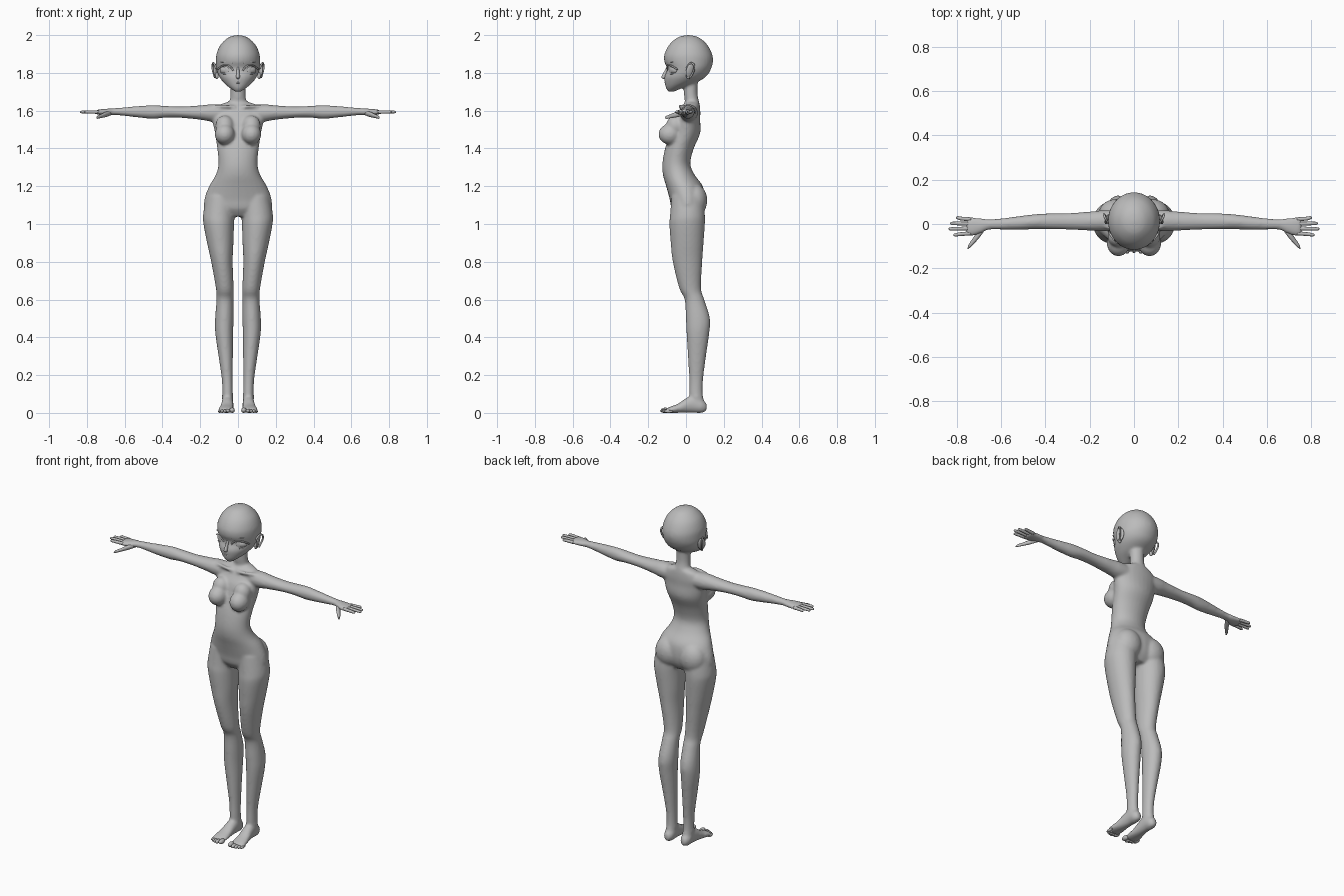
import bpy, bmesh, math
from mathutils import Matrix, Vector, Euler

cube = bpy.data.objects.get("Cube")
if cube:
    bpy.data.objects.remove(cube)

grey = bpy.data.materials.new("plain_grey")
grey.use_nodes = True
grey.diffuse_color = (0.5, 0.5, 0.5, 1)
bsdf = grey.node_tree.nodes["Principled BSDF"]
bsdf.inputs["Base Color"].default_value = (0.5, 0.5, 0.5, 1)
bsdf.inputs["Roughness"].default_value = 0.7


def smooth_rows(rows, steps=4):
    """Catmull-Rom interpolation of the stations."""
    out = []
    for i in range(len(rows) - 1):
        a, b = rows[max(i - 1, 0)], rows[i]
        c, d = rows[i + 1], rows[min(i + 2, len(rows) - 1)]
        for k in range(steps):
            t = k / steps
            out.append([0.5 * (2 * q + (r - p) * t + (2 * p - 5 * q + 4 * r - s) * t * t
                               + (3 * q - p - 3 * r + s) * t ** 3)
                        for p, q, r, s in zip(a, b, c, d)])
    return out + [list(rows[-1])]


def loft(bm, axis, rows, side=1, n=28):
    """Elliptic rings along an axis; row = (position, centre u, v, radius u, v)."""
    rings = []
    for t, cu, cv, ru, rv in smooth_rows(rows):
        ring = []
        for k in range(n):
            a = 2 * math.pi * k / n
            u = cu + max(ru, 0.002) * math.cos(a)
            v = cv + max(rv, 0.002) * math.sin(a)
            p = {"x": (t, u, v), "y": (u, t, v), "z": (u, v, t)}[axis]
            ring.append(bm.verts.new((p[0] * side, p[1], p[2])))
        rings.append(ring)
    for r0, r1 in zip(rings, rings[1:]):
        for k in range(n):
            bm.faces.new((r0[k], r0[(k + 1) % n], r1[(k + 1) % n], r1[k]))
    bm.faces.new(rings[0])
    bm.faces.new(rings[-1])


def ball(bm, centre, radii, side=1, rot=(0, 0, 0), seg=24):
    c = Vector((centre[0] * side, centre[1], centre[2]))
    e = Euler((rot[0], rot[1] * side, rot[2] * side))
    m = Matrix.Translation(c) @ e.to_matrix().to_4x4() @ Matrix.Diagonal((*radii, 1))
    bmesh.ops.create_uvsphere(bm, u_segments=seg, v_segments=seg // 2, radius=1, matrix=m)


def finish(bm, name):
    bmesh.ops.recalc_face_normals(bm, faces=bm.faces[:])
    me = bpy.data.meshes.new(name)
    bm.to_mesh(me)
    bm.free()
    me.materials.append(grey)
    for p in me.polygons:
        p.use_smooth = True
    ob = bpy.data.objects.new(name, me)
    bpy.context.collection.objects.link(ob)
    return ob


def tube(name, pts, radius):
    cu = bpy.data.curves.new(name, "CURVE")
    cu.dimensions = "3D"
    cu.bevel_depth = radius
    cu.bevel_resolution = 2
    cu.use_fill_caps = True
    sp = cu.splines.new("NURBS")
    sp.points.add(len(pts) - 1)
    for p, co in zip(sp.points, pts):
        p.co = (*co, 1)
    sp.use_endpoint_u = True
    sp.order_u = 3
    cu.materials.append(grey)
    bpy.context.collection.objects.link(bpy.data.objects.new(name, cu))


# Body: overlapping volumes fused into one skin
body = bmesh.new()
# torso
loft(body, "z", [(1.65, 0, .035, .04, .032), (1.63, 0, .028, .10, .045),
                 (1.59, 0, .018, .135, .058), (1.55, 0, .005, .136, .07),
                 (1.48, 0, -.005, .122, .08), (1.40, 0, -.035, .110, .076),
                 (1.32, 0, -.051, .103, .074), (1.26, 0, -.038, .118, .084),
                 (1.20, 0, -.008, .153, .097), (1.13, 0, .006, .178, .092),
                 (1.08, 0, .006, .172, .082), (1.04, 0, .008, .10, .055)])
# neck
loft(body, "z", [(1.60, 0, .035, .06, .04), (1.64, 0, .033, .046, .038),
                 (1.69, 0, .025, .040, .036), (1.78, 0, .025, .042, .038)])
# head
loft(body, "z", [(2.0, 0, .012, .01, .01), (1.988, 0, .012, .050, .056),
                 (1.95, 0, .012, .092, .100), (1.90, 0, .012, .114, .126),
                 (1.86, 0, .014, .117, .129), (1.82, 0, .016, .114, .116),
                 (1.78, 0, -.004, .100, .110), (1.745, 0, -.032, .073, .080),
                 (1.72, 0, -.062, .044, .044), (1.70, 0, -.080, .014, .016)], n=36)
for s in (1, -1):
    # chest and hip fullness
    ball(body, (.070, -.085, 1.475), (.053, .061, .055), s)
    ball(body, (.070, -.055, 1.52), (.050, .050, .055), s)
    ball(body, (.080, .045, 1.125), (.080, .068, .088), s)
    # collarbone
    loft(body, "x", [(.012, -.025, 1.617, .008, .009), (.06, -.03, 1.624, .009, .009),
                     (.13, -.01, 1.622, .01, .01)], s, 12)
    # leg
    loft(body, "z", [(1.15, .088, .008, .080, .085), (1.05, .101, .008, .084, .092),
                     (1.0, .102, .006, .081, .094), (.90, .094, .006, .070, .087),
                     (.80, .085, .008, .057, .078), (.66, .070, .022, .047, .058),
                     (.60, .069, .045, .045, .052), (.50, .072, .063, .049, .064),
                     (.42, .073, .063, .047, .060), (.30, .065, .058, .038, .048),
                     (.18, .057, .054, .029, .037), (.10, .055, .053, .028, .036),
                     (.04, .055, .060, .030, .040)], s)
    # foot
    loft(body, "y", [(.110, .055, .030, .014, .018), (.085, .055, .036, .029, .036),
                     (.04, .055, .047, .031, .047), (0, .057, .039, .033, .039),
                     (-.04, .060, .025, .038, .025), (-.08, .063, .017, .043, .017),
                     (-.105, .063, .012, .038, .011)], s)
    ball(body, (.055, .055, .085), (.033, .020, .016), s)
    # arm, wrist and palm
    loft(body, "x", [(.07, .018, 1.585, .045, .045), (.14, .015, 1.588, .047, .046),
                     (.20, .013, 1.590, .043, .038), (.30, .012, 1.592, .037, .030),
                     (.38, .012, 1.594, .036, .031), (.45, .010, 1.593, .034, .036),
                     (.53, .004, 1.594, .030, .030), (.60, .000, 1.595, .025, .023),
                     (.655, -.002, 1.595, .024, .018), (.69, -.008, 1.593, .034, .018),
                     (.73, -.012, 1.592, .043, .015), (.757, -.012, 1.592, .040, .010)], s)
skin = finish(body, "body")
remesh = skin.modifiers.new("fuse", "REMESH")
remesh.mode = "VOXEL"
remesh.voxel_size = 0.0075
remesh.use_smooth_shade = True
soften = skin.modifiers.new("soften", "SMOOTH")
soften.factor = 0.5
soften.iterations = 7

for s, label in ((1, "left"), (-1, "right")):
    # fingers and thumb
    hand = bmesh.new()
    for y, end, spread in ((.021, .803, .007), (.001, .829, .002),
                           (-.020, .836, -.002), (-.042, .815, -.007)):
        loft(hand, "x", [(.735, y, 1.592, .009, .009), (.78, y + spread * .5, 1.593, .0085, .0085),
                         (end - .008, y + spread, 1.593, .007, .007),
                         (end, y + spread, 1.592, .002, .002)], s, 12)
    loft(hand, "x", [(.672, -.015, 1.588, .012, .012), (.700, -.046, 1.580, .019, .014),
                     (.726, -.078, 1.571, .015, .010), (.744, -.100, 1.565, .010, .008),
                     (.750, -.109, 1.562, .003, .003)], s, 12)
    finish(hand, label + "_fingers")
    # toes
    toes = bmesh.new()
    for x, y, r in ((.031, -.110, .014), (.053, -.113, .011), (.069, -.108, .0095),
                    (.084, -.101, .009), (.097, -.092, .008)):
        ball(toes, (x, y, r), (r, .024, r), s, seg=16)
    finish(toes, label + "_toes")
    # ear with a raised rim
    ear = bmesh.new()
    ball(ear, (.119, .022, 1.812), (.009, .024, .038), s, (-.2, .18, .45))
    ball(ear, (.112, .012, 1.785), (.010, .012, .018), s)
    finish(ear, label + "_ear")
    rim = [(.116, .004, 1.825), (.126, .018, 1.855), (.137, .044, 1.848),
           (.134, .044, 1.81), (.122, .022, 1.775)]
    tube(label + "_ear_rim", [(x * s, y, z) for x, y, z in rim], .005)
    # eye, iris plate, lids and brow
    eye = bmesh.new()
    ball(eye, (.064, -.066, 1.815), (.036, .018, .022), s, (0, 0, .5))
    finish(eye, label + "_eye")
    iris = bmesh.new()
    ball(iris, (.061, -.082, 1.815), (.015, .005, .020), s, (0, 0, .45))
    finish(iris, label + "_iris")
    lash = [(.025, -.096, 1.813), (.042, -.102, 1.838), (.070, -.090, 1.842),
            (.094, -.066, 1.832), (.108, -.046, 1.818)]
    tube(label + "_upper_lid", [(x * s, y, z) for x, y, z in lash], .0045)
    low = [(.034, -.094, 1.800), (.058, -.090, 1.790), (.085, -.068, 1.797)]
    tube(label + "_lower_lid", [(x * s, y, z) for x, y, z in low], .003)
    brow = [(.026, -.106, 1.852), (.055, -.099, 1.862), (.090, -.070, 1.858)]
    tube(label + "_brow", [(x * s, y, z) for x, y, z in brow], .003)

# nose and lips
nose = bmesh.new()
loft(nose, "z", [(1.83, 0, -.094, .006, .010), (1.80, 0, -.108, .008, .012),
                 (1.778, 0, -.117, .010, .014), (1.768, 0, -.112, .006, .008)], n=14)
finish(nose, "nose")
lips = bmesh.new()
ball(lips, (0, -.105, 1.748), (.017, .009, .005), seg=16)
ball(lips, (0, -.102, 1.738), (.014, .009, .005), seg=16)
finish(lips, "lips")
